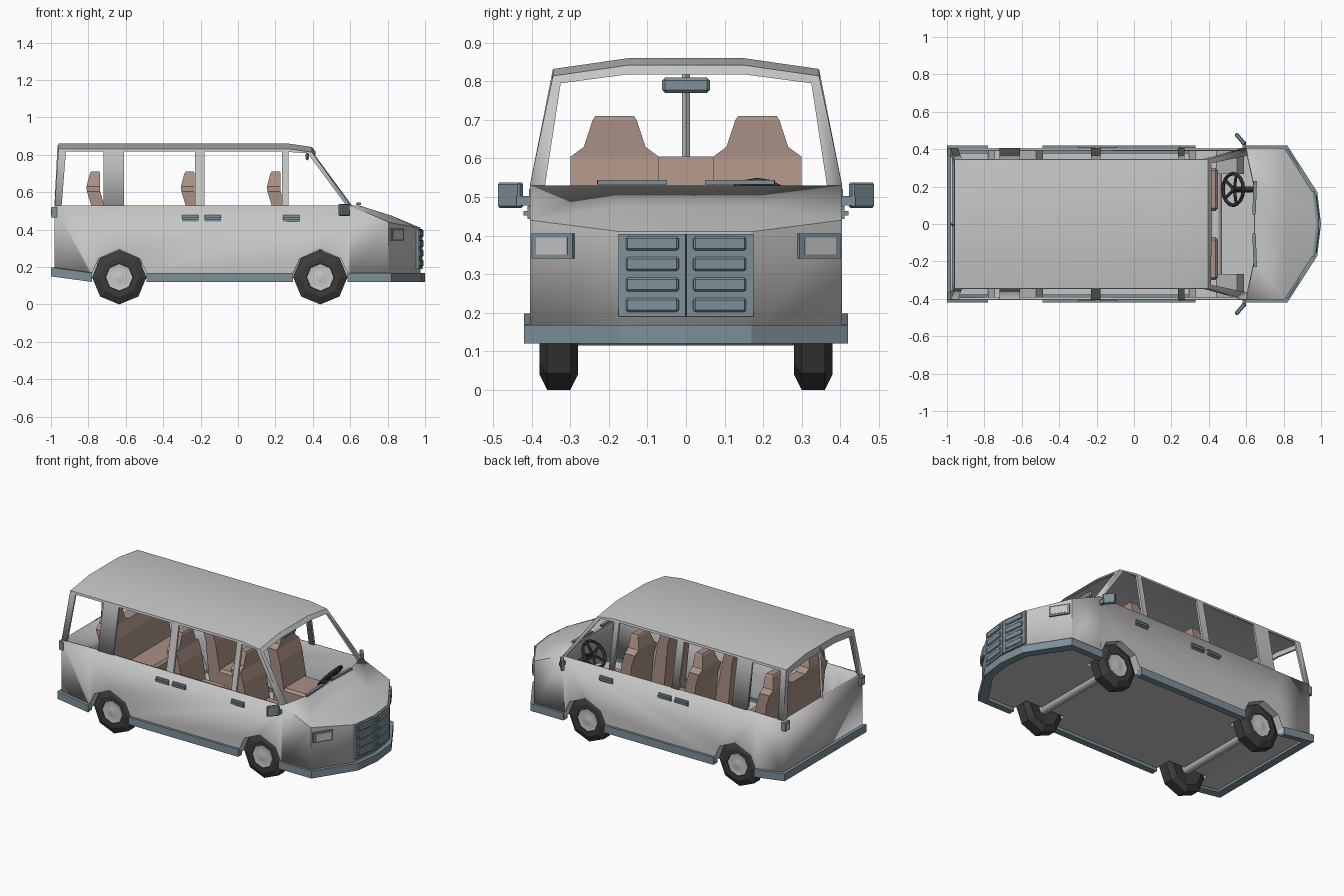
import bpy, bmesh, math
from mathutils import Matrix, Vector

cube = bpy.data.objects.get("Cube")
if cube:
    bpy.data.objects.remove(cube, do_unlink=True)


def material(name, rgb):
    m = bpy.data.materials.new(name)
    m.use_nodes = True
    m.diffuse_color = (*rgb, 1)
    m.node_tree.nodes["Principled BSDF"].inputs["Base Color"].default_value = (*rgb, 1)
    return m


PAINT = material("light_grey_paint", (0.56, 0.57, 0.56))
TRIM = material("blue_grey_trim", (0.21, 0.28, 0.32))
SEAT = material("brown_fabric", (0.40, 0.28, 0.235))
RUBBER = material("dark_rubber", (0.045, 0.045, 0.045))


def mesh(name, verts, faces, mat=None, smooth=0):
    bm = bmesh.new()
    vs = [bm.verts.new(v) for v in verts]
    for f in faces:
        bm.faces.new([vs[i] for i in f])
    bmesh.ops.recalc_face_normals(bm, faces=bm.faces)
    me = bpy.data.meshes.new(name)
    bm.to_mesh(me)
    bm.free()
    if mat:
        me.materials.append(mat)
    if smooth:
        me.shade_smooth()
        me.set_sharp_from_angle(angle=math.radians(smooth))
    ob = bpy.data.objects.new(name, me)
    bpy.context.scene.collection.objects.link(ob)
    return ob


def prism(name, pts, axis, a, b, mat=None):
    """Extrude a 2D outline along one axis from a to b."""
    place = {"x": lambda p, t: (t, *p), "y": lambda p, t: (p[0], t, p[1]),
             "z": lambda p, t: (*p, t)}[axis]
    n = len(pts)
    faces = [tuple(range(n)), tuple(range(n, 2 * n))]
    faces += [(i, (i + 1) % n, (i + 1) % n + n, i + n) for i in range(n)]
    return mesh(name, [place(p, t) for t in (a, b) for p in pts], faces, mat)


def box(name, loc, size, mat, turn=0, bevel=0):
    x, y, z = (s / 2 for s in size)
    ob = prism(name, [(-x, -y), (x, -y), (x, y), (-x, y)], "z", -z, z, mat)
    ob.data.transform(Matrix.Translation(loc) @ Matrix.Rotation(turn, 4, "Z"))
    if bevel:
        mod = ob.modifiers.new("bevel", "BEVEL")
        mod.width, mod.segments = bevel, 1
    return ob


def lathe(name, profile, centre, sides, mat, smooth=0):
    """Revolve (radius, y) pairs around the y direction."""
    verts, n = [], len(profile)
    for k in range(sides):
        a = 2 * math.pi * k / sides
        verts += [(centre[0] + r * math.sin(a), y, centre[1] + r * math.cos(a)) for r, y in profile]
    faces = [(k * n + i, k * n + i + 1, (k + 1) % sides * n + i + 1, (k + 1) % sides * n + i)
             for k in range(sides) for i in range(n - 1)]
    faces += [tuple(k * n + i for k in range(sides)) for i in (0, n - 1)]
    return mesh(name, verts, faces, mat, smooth)


def rod(name, a, b, radius, mat, sides=8):
    a, b = Vector(a), Vector(b)
    ob = lathe(name, [(radius, 0), (radius, (b - a).length)], (0, 0), sides, mat, 50)
    q = Vector((0, 1, 0)).rotation_difference(b - a)
    ob.data.transform(Matrix.Translation(a) @ q.to_matrix().to_4x4())
    return ob


def solid(ob, thickness):
    mod = ob.modifiers.new("thickness", "SOLIDIFY")
    mod.thickness, mod.offset = thickness, -1


def cut(ob, cutters):
    """Apply the object's modifiers together with a cut for each cutter."""
    for c in cutters:
        mod = ob.modifiers.new("cut", "BOOLEAN")
        mod.operation, mod.solver, mod.object = "DIFFERENCE", "EXACT", c
    bpy.context.view_layer.update()
    dg = bpy.context.evaluated_depsgraph_get()
    me = bpy.data.meshes.new_from_object(ob.evaluated_get(dg))
    ob.modifiers.clear()
    ob.data = me


def remove(obs):
    for o in obs:
        bpy.data.objects.remove(o, do_unlink=True)


AXLES = {"rear": -0.635, "front": 0.44}
ARCH = [(-.145, .05), (-.145, .17), (-.11, .245), (0, .295), (.11, .245), (.145, .17), (.145, .05)]
arch_cutters = [prism("arch_cutter", [(x + cx, z) for x, z in ARCH], "y", .27 * s, .5 * s)
                for cx in AXLES.values() for s in (-1, 1)]


def lift(x):
    """The underside rises towards the tail."""
    return max(0, (-.78 - x) / .22) * .03


# Lower body: walls and bonnet in one shell
half = [(-.98, .405, .53), (-.78, .405, .53), (.60, .405, .53), (.805, .405, .44), (.955, .17, .41)]
plan = half + [(.975, 0, .41)] + [(x, -y, z) for x, y, z in reversed(half)]
n = len(plan)
verts = plan + [(x, y, .14 + lift(x)) for x, y, z in plan]
verts += [(.645, .2, .53), (.645, -.2, .53), (.82, .18, .475), (.82, -.18, .475)]
faces = [(i, (i + 1) % n, (i + 1) % n + n, i + n) for i in range(n)]
c = 2 * n
faces += [(2, 3, c + 2, c), (3, 4, c + 2), (c, c + 2, c + 3, c + 1), (c + 2, 4, 5, 6, c + 3),
          (c + 3, 6, 7), (c + 1, c + 3, 7, 8)]
body = mesh("lower_body", verts, faces, PAINT, 25)
solid(body, .014)
cut(body, arch_cutters)

# Floor
flat = [(x * .985, y * .985, .14 + lift(x)) for x, y, z in plan]
floor = mesh("floor", flat, [(0, 1, n - 2, n - 1), tuple(range(1, n - 1))], PAINT)
solid(floor, .01)
cut(floor, arch_cutters)

# Skirt and bumper ring
edge = [(-1, .42), (-.78, .42), (.82, .42), (.98, .17), (1, 0), (.98, -.17), (.82, -.42),
        (-.78, -.42), (-1, -.42)]
m = len(edge)
verts = []
for x, y in edge:
    for k, z in ((1, .12), (1, .168), (.9, .168), (.9, .12)):
        verts.append((x * (.5 + k / 2), y * k, z + lift(x)))
faces = [(i * 4 + j, i * 4 + (j + 1) % 4, (i + 1) % m * 4 + (j + 1) % 4, (i + 1) % m * 4 + j)
         for i in range(m) for j in range(4)]
skirt = mesh("bumper_skirt", verts, faces, TRIM)
cut(skirt, arch_cutters)
remove(arch_cutters)

# Upper body: roof and pillars, with window openings cut out
XT, YT = (-.96, .27, .395), (-.345, -.15, .15, .345)
XB, YB = (-.98, .27, .60), (-.405, -.2, .2, .405)
roof, belt = {}, {}
verts = []
for i in range(3):
    for j in range(4):
        inner = j in (1, 2)
        roof[i, j] = len(verts)
        verts.append((XT[i], YT[j], (.86 if inner else .832) - (.018 if i == 2 else 0)))
        belt[i, j] = len(verts)
        verts.append((XB[i] + (.045 if inner and i == 2 else 0), YB[j], .53))
ring = [(0, 0), (1, 0), (2, 0), (2, 1), (2, 2), (2, 3), (1, 3), (0, 3), (0, 2), (0, 1)]
faces = [(belt[a], belt[b], roof[b], roof[a]) for a, b in zip(ring, ring[1:] + ring[:1])]
faces += [(roof[i, j], roof[i + 1, j], roof[i + 1, j + 1], roof[i, j + 1])
          for i in range(2) for j in range(3)]
upper = mesh("roof_and_pillars", verts, faces, PAINT, 25)
solid(upper, .016)
side_windows = [
    [(-.945, .5), (-.72, .5), (-.72, .818), (-.92, .818)],
    [(-.61, .5), (-.23, .5), (-.23, .818), (-.61, .818)],
    [(-.18, .5), (.235, .5), (.235, .818), (-.18, .818)],
    [(.27, .5), (.60, .5), (.372, .808), (.27, .815)]]
windows = [prism("window_cutter", w, "y", -.6, .6) for w in side_windows]
screen = [(-.37, .5), (.37, .5), (.325, .795), (.15, .818), (-.15, .818), (-.325, .795)]
windows.append(prism("screen_cutter", screen, "x", -1.2, 1.2))
cut(upper, windows)
remove(windows)
used = [v.co for v in upper.data.vertices]
rod("rear_window_pillar", (-.972, 0, .52), (-.955, 0, .85), .01, PAINT, 4)

# Wheels, wheel wells and axles
for end, cx in AXLES.items():
    rod(end + "_axle", (cx, -.3, .145), (cx, .3, .145), .03, PAINT)
    for side, s in (("left", 1), ("right", -1)):
        tyre = [(.03, .29), (.105, .28), (.145, .30), (.145, .36), (.105, .38), (.075, .38), (.07, .365)]
        lathe(f"{end}_{side}_tyre", [(r, y * s) for r, y in tyre], (cx, .145), 8, RUBBER)
        hub = [(.075, .36), (.072, .378), (.05, .374), (.02, .382)]
        lathe(f"{end}_{side}_hub", [(r, y * s) for r, y in hub], (cx, .145), 8, PAINT, 40)
        pts = [(x + cx, max(z, .14)) for x, z in ARCH]
        k = len(pts)
        mesh(f"{end}_{side}_wheel_well", [(x, y * s, z) for y in (.268, .4) for x, z in pts],
             [tuple(range(k))] + [(i, i + 1, i + 1 + k, i + k) for i in range(k - 1)], PAINT)


# Seats
def seat_back(name, x0, y0, y1):
    pts = [(.0, .16), (-.035, .53), (-.058, .605), (.013, .605), (.035, .53), (.10, .16)]
    prism(name + "_back", [(x + x0, z) for x, z in pts], "y", y0, y1, SEAT)
    box(name + "_cushion", (x0 + .135, (y0 + y1) / 2, .27), (.2, y1 - y0, .2), SEAT, bevel=.015)


def headrest(name, x0, y):
    rings = [(-.058, .013, .115, .604), (-.06, .013, .08, .63), (-.042, .013, .057, .70),
             (-.035, .008, .05, .71)]
    verts = [(x0 + x, y + w * t, z) for a, b, w, z in rings
             for x, t in ((a, -1), (b, -1), (b, 1), (a, 1))]
    faces = [(i * 4 + j, i * 4 + (j + 1) % 4, i * 4 + 4 + (j + 1) % 4, i * 4 + 4 + j)
             for i in range(3) for j in range(4)]
    mesh(name, verts, faces + [(0, 1, 2, 3), (12, 13, 14, 15)], SEAT)


for row, x0 in (("front", .215), ("middle", -.245), ("rear", -.75)):
    if row == "rear":
        seat_back("rear_bench", x0, -.30, .30)
    for side, s in (("left", 1), ("right", -1)):
        if row != "rear":
            seat_back(f"{row}_{side}_seat", x0, s * .185 - .115, s * .185 + .115)
        headrest(f"{row}_{side}_headrest", x0, s * .185)

# Steering wheel and column, tilted towards the driver
bpy.ops.mesh.primitive_torus_add(major_radius=.085, minor_radius=.01, major_segments=16, minor_segments=6)
wheel = bpy.context.object
wheel.name = "steering_wheel"
wheel.data.materials.append(RUBBER)
tilt = Matrix.Translation((.53, .185, .475)) @ Matrix.Rotation(math.radians(-50), 4, "Y")
wheel.data.transform(tilt)
for k in range(5):
    a = math.tau * k / 5
    rod("steering_spoke", tilt @ Vector((0, 0, -.008)),
        tilt @ Vector((.085 * math.cos(a), .085 * math.sin(a), 0)), .009, RUBBER, 6)
rod("steering_column", tilt @ Vector((0, 0, .005)), (.635, .185, .40), .016, RUBBER)

# Front end: grille, lamps, wipers; and parts along each side
box("interior_mirror", (.37, 0, .79), (.018, .124, .04), TRIM, bevel=.008)
for side, s in (("left", 1), ("right", -1)):
    g = s * math.atan2(.02, .17)
    box(side + "_grille_panel", (.967, s * .087, .297), (.02, .175, .215), TRIM, g)
    for i in range(4):
        box(side + "_grille_bar", (.975, s * .087, .22 + i * .053), (.02, .138, .036), TRIM, g, .005)
    a = s * math.atan2(.15, .235)
    box(side + "_headlamp_frame", (.845, s * .342, .373), (.02, .125, .065), TRIM, a)
    box(side + "_headlamp", (.847, s * .343, .373), (.022, .095, .045), PAINT, a)
    box(side + "_wiper", (.645, s * .14, .538), (.018, .18, .012), TRIM, -s * .04)
    box(side + "_tail_lamp_frame", (-.983, s * .385, .493), (.03, .045, .055), TRIM)
    box(side + "_tail_lamp", (-.985, s * .385, .493), (.03, .028, .035), PAINT)
    box(side + "_mirror", (.568, s * .455, .505), (.022, .075, .066), TRIM, s * .7, .005)
    box(side + "_mirror_arm", (.59, s * .415, .49), (.02, .05, .025), TRIM)
    for x in (-.255, -.135, .285):
        box(side + "_door_handle", (x, s * .41, .458), (.09, .022, .012), TRIM)
        box(side + "_handle_plate", (x, s * .405, .46), (.09, .012, .034), TRIM)
